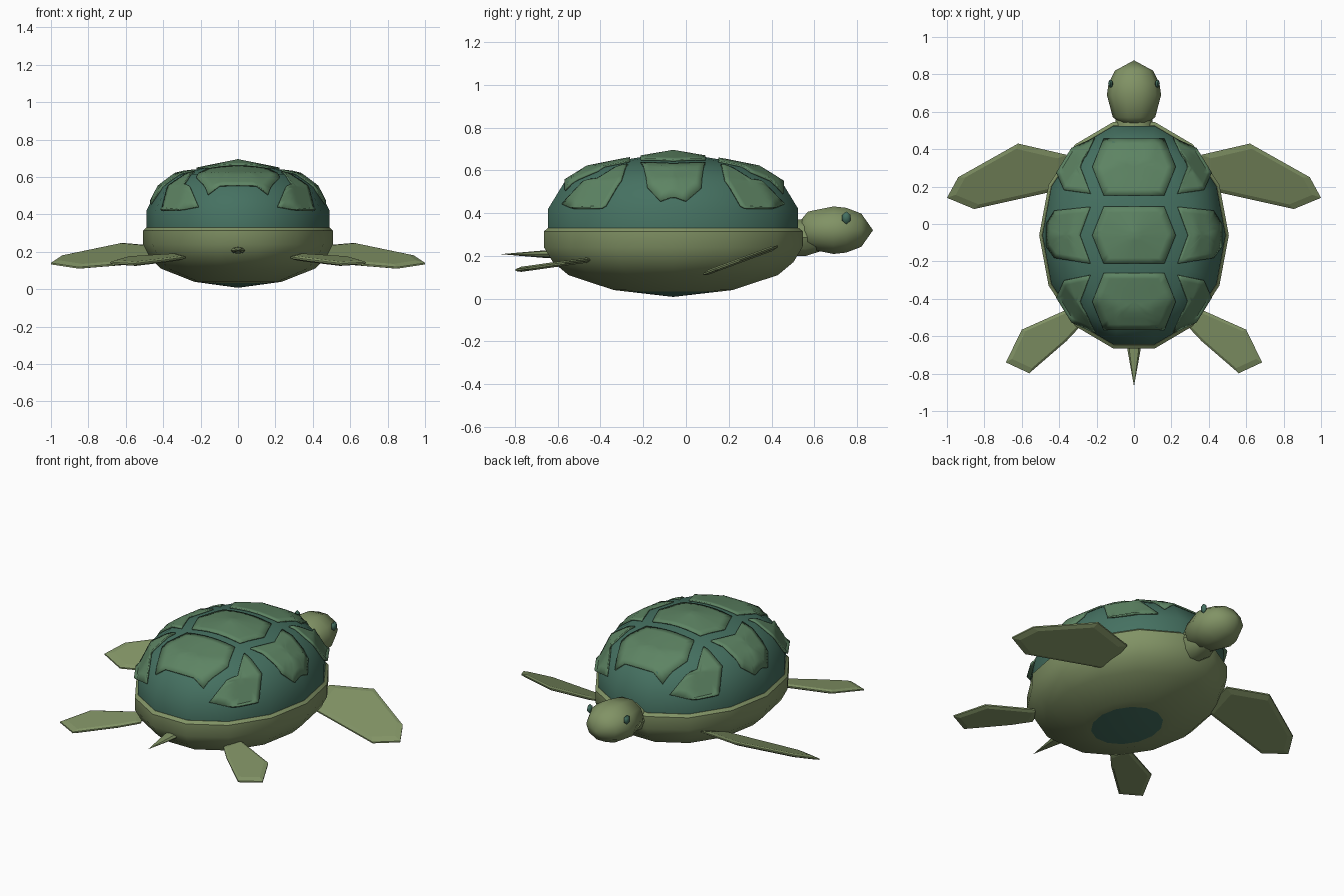
import bpy, bmesh
from math import sin, cos, pi

old = bpy.data.objects.get("Cube")
if old:
    bpy.data.objects.remove(old, do_unlink=True)


def material(name, rgb):
    m = bpy.data.materials.new(name)
    m.use_nodes = True
    m.diffuse_color = (*rgb, 1)
    m.node_tree.nodes["Principled BSDF"].inputs["Base Color"].default_value = (*rgb, 1)
    return m


SKIN = material("olive skin", (0.22, 0.29, 0.13))
TEAL = material("dark teal shell", (0.06, 0.165, 0.12))
GREEN = material("green scute", (0.11, 0.23, 0.125))

SIDES = 14
MID_Y = -0.06


def finish(name, bm, mats, smooth=True, mirror=False, angle=35):
    """Turn a bmesh into a named object, optionally mirrored across x = 0."""
    bmesh.ops.remove_doubles(bm, verts=bm.verts, dist=1e-5)
    bmesh.ops.recalc_face_normals(bm, faces=bm.faces)
    mesh = bpy.data.meshes.new(name)
    bm.to_mesh(mesh)
    bm.free()
    ob = bpy.data.objects.new(name, mesh)
    bpy.context.collection.objects.link(ob)
    for m in mats:
        mesh.materials.append(m)
    if smooth:
        bpy.ops.object.select_all(action='DESELECT')
        bpy.context.view_layer.objects.active = ob
        ob.select_set(True)
        bpy.ops.object.shade_smooth_by_angle(angle=angle * pi / 180)
    if mirror:
        ob.modifiers.new("mirror", 'MIRROR').use_mirror_merge = False
    return ob


def lathe(profile, rx, ry, centre, sides, axis='Z'):
    """Elliptical rings of (radius, position) stacked along an axis."""
    bm = bmesh.new()
    rings = []
    for r, h in profile:
        ring = []
        for k in range(sides):
            a = 2 * pi * k / sides
            u, v = centre[0] + rx * r * cos(a), centre[1] + ry * r * sin(a)
            ring.append(bm.verts.new((u, v, h) if axis == 'Z' else (u, h, v)))
        rings.append(ring)
    for a, b in zip(rings, rings[1:]):
        for k in range(sides):
            n = (k + 1) % sides
            bm.faces.new((a[k], a[n], b[n], b[k]))
    bmesh.ops.remove_doubles(bm, verts=bm.verts, dist=1e-5)
    return bm


# Body with a teal oval under the belly
bm = lathe([(0, 0.008), (0.36, 0.033), (0.46, 0.04), (0.81, 0.11), (0.93, 0.17),
            (1, 0.24), (1, 0.315), (0.97, 0.33), (0, 0.33)],
           0.507, 0.62, (0, MID_Y), SIDES)
for f in bm.faces:
    f.material_index = int(f.calc_center_median().z < 0.0345)
finish("body", bm, [SKIN, TEAL])

# Domed shell
DOME = [(1, 0.325), (1, 0.42), (0.87, 0.545), (0.68, 0.615), (0.4, 0.648), (0, 0.688)]
SHELL_X, SHELL_Y = 0.49, 0.6
finish("shell", lathe(DOME, SHELL_X, SHELL_Y, (0, MID_Y), SIDES), [TEAL])


def dome_height(x, y):
    """Height of the faceted dome above a ground point."""
    u, v = x / SHELL_X, (y - MID_Y) / SHELL_Y
    g = max(u * cos(a) + v * sin(a)
            for a in [(k + 0.5) * 2 * pi / SIDES for k in range(SIDES)])
    g = min(g / cos(pi / SIDES), 1)
    for (r0, z0), (r1, z1) in zip(DOME[1:], DOME[2:]):
        if g >= r1:
            return z0 + (z1 - z0) * (r0 - g) / (r0 - r1)


def scute(name, outline, mirror=False, steps=5):
    """Thin plate that follows the dome inside a flat outline."""
    cx = sum(p[0] for p in outline) / len(outline)
    cy = sum(p[1] for p in outline) / len(outline)
    rim = []
    for (x0, y0), (x1, y1) in zip(outline, outline[1:] + outline[:1]):
        rim += [(x0 + (x1 - x0) * i / steps, y0 + (y1 - y0) * i / steps)
                for i in range(steps)]
    bm = bmesh.new()

    def lifted(x, y):
        z = dome_height(x, y) + 0.008
        return bm.verts.new((x * 1.015, MID_Y + (y - MID_Y) * 1.015, z))

    hub = lifted(cx, cy)
    inner = None
    for s in range(1, steps + 1):
        t = s / steps
        ring = [lifted(cx + (x - cx) * t, cy + (y - cy) * t) for x, y in rim]
        for k in range(len(ring)):
            n = (k + 1) % len(ring)
            if inner:
                bm.faces.new((inner[k], ring[k], ring[n], inner[n]))
            else:
                bm.faces.new((hub, ring[k], ring[n]))
        inner = ring
    ob = finish(name, bm, [GREEN], mirror=mirror)
    if ob.data.polygons[0].normal.z < 0:
        ob.data.flip_normals()
    thick = ob.modifiers.new("thickness", 'SOLIDIFY')
    thick.thickness = 0.009
    thick.offset = -1


# Central row of hexagons
for name, y in (("front", 0.3), ("middle", MID_Y), ("rear", -0.41)):
    scute(name + "_centre_scute",
          [(-0.22, y), (-0.16, y - 0.15), (0.16, y - 0.15),
           (0.22, y), (0.16, y + 0.15), (-0.16, y + 0.15)])

# Notched plates down each side
scute("middle_side_scutes", [(0.23, 0.09), (0.42, 0.07), (0.464, 0.0), (0.464, -0.12),
                             (0.42, -0.18), (0.23, -0.21), (0.285, MID_Y)], True)
scute("front_side_scutes", [(0.23, 0.16), (0.37, 0.18), (0.41, 0.27), (0.33, 0.4),
                            (0.21, 0.455), (0.285, 0.3)], True)
scute("rear_side_scutes", [(0.23, -0.27), (0.37, -0.3), (0.41, -0.39), (0.33, -0.52),
                           (0.21, -0.575), (0.285, -0.41)], True)

# Neck, head and tail
finish("neck", lathe([(0, 0.44), (1, 0.44), (1, 0.56), (0.7, 0.64), (0, 0.64)],
                     0.1, 0.09, (0, 0.285), 10, 'Y'), [SKIN])
finish("head", lathe([(0, 0.875), (0.7, 0.82), (0.94, 0.75), (1, 0.69), (0.78, 0.57),
                      (0.4, 0.535), (0, 0.53)],
                     0.145, 0.117, (0, 0.32), 10, 'Y'), [SKIN], angle=50)
finish("tail", lathe([(1, -0.58), (0.85, -0.67), (0, -0.868)],
                     0.042, 0.02, (0, 0.208), 8, 'Y'), [SKIN])

# Eyes
bm = bmesh.new()
bmesh.ops.create_icosphere(bm, subdivisions=1, radius=0.026)
bmesh.ops.scale(bm, verts=bm.verts, vec=(0.55, 0.9, 1.15))
bmesh.ops.translate(bm, verts=bm.verts, vec=(0.125, 0.75, 0.378))
finish("eyes", bm, [TEAL], mirror=True, angle=60)


def flipper(name, outline, base, slope):
    """Tilted paddle, thin at the rim and thicker inside."""
    cx = sum(p[0] for p in outline) / len(outline)
    cy = sum(p[1] for p in outline) / len(outline)
    bm = bmesh.new()

    def ring(scale, lift):
        pts = [(cx + (x - cx) * scale, cy + (y - cy) * scale) for x, y in outline]
        return [bm.verts.new((x, y, base + slope * y + lift)) for x, y in pts]

    rings = [ring(0.85, 0.012), ring(1, 0.004), ring(1, -0.004), ring(0.85, -0.012)]
    bm.faces.new(rings[0])
    bm.faces.new(rings[-1])
    for a, b in zip(rings, rings[1:]):
        for k in range(len(a)):
            n = (k + 1) % len(a)
            bm.faces.new((a[k], a[n], b[n], b[k]))
    finish(name, bm, [SKIN], smooth=False, mirror=True)


# Flippers
flipper("front_flippers", [(0.36, 0.37), (0.62, 0.43), (0.94, 0.25), (1.0, 0.14),
                           (0.855, 0.08), (0.36, 0.19)], 0.085, 0.37)
flipper("rear_flippers", [(0.32, -0.44), (0.6, -0.565), (0.685, -0.74),
                          (0.56, -0.798), (0.36, -0.625), (0.28, -0.54)], 0.245, 0.14)
